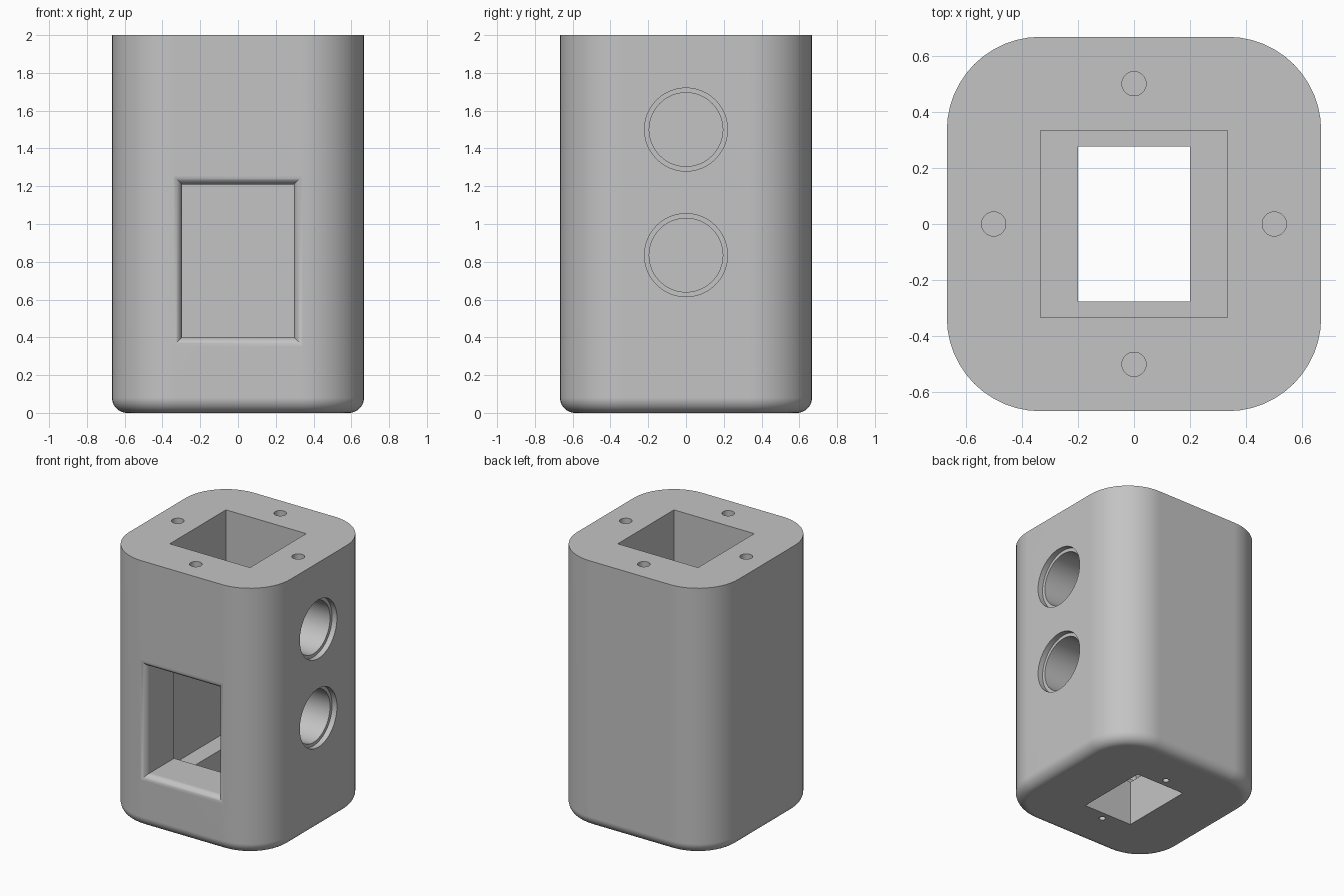
import bpy, math
from math import sin, cos, pi

cube = bpy.data.objects.get("Cube")
if cube:
    bpy.data.objects.remove(cube, do_unlink=True)

HALF, HEIGHT = 0.667, 2.0
FILLET = 0.08       # bottom edge rounding
STEPS = 12          # segments per quarter round

grey = bpy.data.materials.new("matte grey")
grey.use_nodes = True
colour = (0.55, 0.55, 0.55, 1)
grey.diffuse_color = colour
grey.node_tree.nodes["Principled BSDF"].inputs["Base Color"].default_value = colour


def loft(name, rings):
    """Closed solid through equal-length rings of points."""
    n = len(rings[0])
    faces = [tuple(reversed(range(n)))]
    for r in range(len(rings) - 1):
        for i in range(n):
            j = (i + 1) % n
            faces.append((r * n + i, r * n + j, (r + 1) * n + j, (r + 1) * n + i))
    faces.append(tuple(range((len(rings) - 1) * n, len(rings) * n)))
    mesh = bpy.data.meshes.new(name)
    mesh.from_pydata([p for ring in rings for p in ring], [], faces)
    mesh.materials.append(grey)
    obj = bpy.data.objects.new(name, mesh)
    bpy.context.collection.objects.link(obj)
    return obj


def rounded_square(inset, z):
    radius, centre = HALF / 2 - inset, HALF / 2
    points = []
    for q, (sx, sy) in enumerate([(1, 1), (-1, 1), (-1, -1), (1, -1)]):
        for k in range(STEPS + 1):
            a = (q + k / STEPS) * pi / 2
            points.append((sx * centre + radius * cos(a), sy * centre + radius * sin(a), z))
    return points


def box(name, hx, hy, z0, z1):
    return loft(name, [[(-hx, -hy, z), (hx, -hy, z), (hx, hy, z), (-hx, hy, z)] for z in (z0, z1)])


def cylinder(name, radius, depth, location, sideways=False):
    bpy.ops.mesh.primitive_cylinder_add(vertices=48, radius=radius, depth=depth, location=location,
                                        rotation=(0, pi / 2 if sideways else 0, 0))
    obj = bpy.context.object
    obj.name = name
    obj.data.materials.append(grey)
    return obj


# Main block: rounded corners and a rounded bottom edge
rings = []
for k in range(STEPS + 1):
    a = k / STEPS * pi / 2
    rings.append(rounded_square(FILLET * (1 - sin(a)), FILLET * (1 - cos(a))))
rings.append(rounded_square(0, HEIGHT))
body = loft("housing_body", rings)

# Vertical shaft and the narrower opening in its floor
cutters = [box("shaft_cutter", 0.333, 0.333, 0.333, 2.1),
           box("floor_cutter", 0.2, 0.277, -0.1, 0.5)]

# Front window with rounded-over rim and mitred corners
LIP = 0.05
rim = [(-HALF - 0.05, LIP)]
for k in range(9):
    a = k / 8 * pi / 2
    rim.append((-HALF + LIP * (1 - cos(a)), LIP * (1 - sin(a))))
rim.append((-0.2, 0))
cutters.append(loft("window_cutter", [
    [(-0.297 - g, y, 0.4 - g), (-0.297 - g, y, 1.21 + g), (0.297 + g, y, 1.21 + g), (0.297 + g, y, 0.4 - g)]
    for y, g in rim]))

# Two stepped bores in the left side
for z in (0.835, 1.5):
    cutters.append(cylinder("bore_cutter", 0.195, 0.6, (0.5, 0, z), True))
    cutters.append(cylinder("bore_step_cutter", 0.22, 0.14, (HALF + 0.03, 0, z), True))

# Screw holes in the top and the bottom
for x, y in ((0.5, 0), (-0.5, 0), (0, 0.5), (0, -0.5)):
    cutters.append(cylinder("top_screw_cutter", 0.043, 0.5, (x, y, HEIGHT)))
for y in (0.337, -0.337):
    cutters.append(cylinder("bottom_screw_cutter", 0.022, 0.4, (0, y, 0)))

# Cut everything out of the block
bpy.ops.object.select_all(action='DESELECT')
bpy.context.view_layer.objects.active = body
body.select_set(True)
for cutter in cutters:
    cutter.hide_render = True
    mod = body.modifiers.new("cut", 'BOOLEAN')
    mod.operation, mod.solver, mod.object = 'DIFFERENCE', 'EXACT', cutter
    bpy.ops.object.modifier_apply(modifier=mod.name)
    bpy.data.objects.remove(cutter, do_unlink=True)

# Smooth rounds, crisp edges, level flats
bpy.ops.object.shade_smooth_by_angle(angle=math.radians(30))
weighted = body.modifiers.new("level_flats", 'WEIGHTED_NORMAL')
weighted.keep_sharp = True
